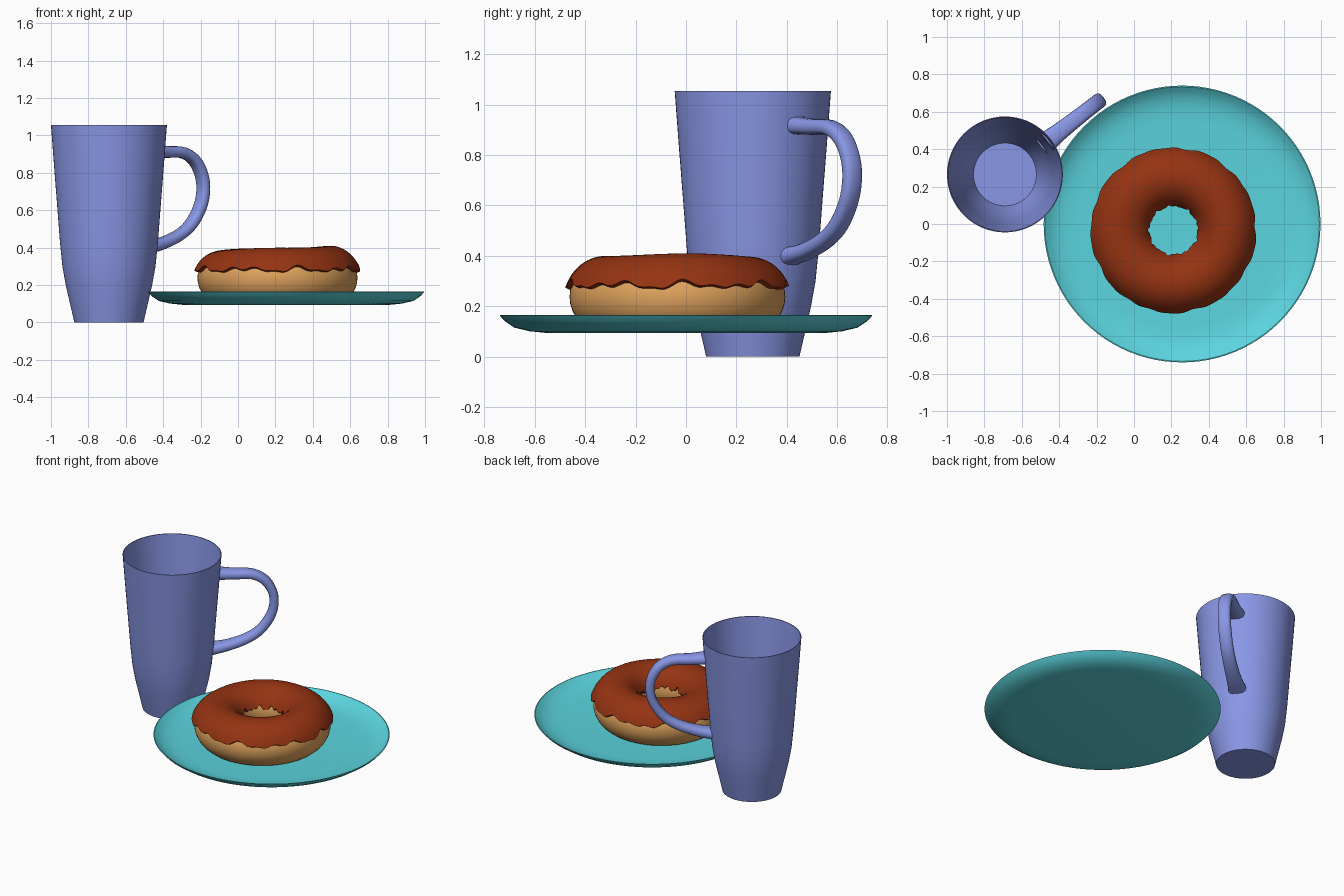
import bpy, bmesh, math
from mathutils import Vector

if "Cube" in bpy.data.objects:
    bpy.data.objects.remove(bpy.data.objects["Cube"])


def material(name, rgb):
    m = bpy.data.materials.new(name)
    m.diffuse_color = (*rgb, 1)
    m.use_nodes = True
    m.node_tree.nodes["Principled BSDF"].inputs["Base Color"].default_value = m.diffuse_color
    return m


BLUE = material("periwinkle", (0.25, 0.31, 0.79))
TEAL = material("turquoise", (0.105, 0.66, 0.73))
DOUGH = material("dough", (0.75, 0.37, 0.11))
ICING = material("chocolate", (0.30, 0.033, 0.006))


def finish(bm, name, mat, loc, rot=0, angle=40):
    bmesh.ops.recalc_face_normals(bm, faces=bm.faces)
    me = bpy.data.meshes.new(name)
    bm.to_mesh(me)
    bm.free()
    me.materials.append(mat)
    ob = bpy.data.objects.new(name, me)
    bpy.context.collection.objects.link(ob)
    ob.location = loc
    ob.rotation_euler.z = rot
    bpy.ops.object.select_all(action='DESELECT')
    ob.select_set(True)
    bpy.context.view_layer.objects.active = ob
    bpy.ops.object.shade_smooth_by_angle(angle=math.radians(angle))
    return ob


def skin(bm, rings, loop=False, cap=False):
    """Join rings of points into a closed tube."""
    vs = [[bm.verts.new(p) for p in r] for r in rings]
    n = len(vs[0])
    for i in range(len(vs) if loop else len(vs) - 1):
        a, b = vs[i], vs[(i + 1) % len(vs)]
        for j in range(n):
            k = (j + 1) % n
            bm.faces.new((a[j], a[k], b[k], b[j]))
    if cap:
        bm.faces.new(vs[0])
        bm.faces.new(vs[-1])


def lathe(name, profile, mat, loc, n=64):
    bm = bmesh.new()
    skin(bm, [[(r * math.cos(2 * math.pi * j / n), r * math.sin(2 * math.pi * j / n), z)
               for j in range(n)] for r, z in profile], cap=True)
    return finish(bm, name, mat, loc, angle=30)


def spline(pts, steps):
    """Catmull-Rom curve through the points."""
    p = [Vector(q) for q in pts]
    p = [2 * p[0] - p[1]] + p + [2 * p[-1] - p[-2]]
    out = []
    for i in range(1, len(p) - 2):
        a, b, c, d = p[i - 1:i + 3]
        for s in range(steps):
            t = s / steps
            out.append(0.5 * (2 * b + (c - a) * t + (2 * a - 5 * b + 4 * c - d) * t * t
                              + (3 * b - a - 3 * c + d) * t ** 3))
    return out + [p[-2]]


# Mug body: outer wall up, thin rim, inner wall down to the floor
MUG = (-0.69, 0.265, 0)
lathe("mug_body", [(0.185, 0), (0.208, 0.1), (0.231, 0.2), (0.249, 0.3), (0.262, 0.43),
                   (0.275, 0.6), (0.293, 0.83), (0.31, 1.055),
                   (0.305, 1.055), (0.286, 0.83), (0.267, 0.6), (0.252, 0.43), (0.238, 0.3),
                   (0.218, 0.2), (0.193, 0.1), (0.168, 0.02)], BLUE, MUG)

# Mug handle: oval section swept along a curve in the radial plane, flared at both ends
path = spline([(0.285, 0, 0.918), (0.383, 0, 0.912), (0.5, 0, 0.908), (0.58, 0, 0.866),
               (0.628, 0, 0.79), (0.64, 0, 0.706), (0.617, 0, 0.615), (0.553, 0, 0.522),
               (0.465, 0, 0.462), (0.35, 0, 0.42), (0.25, 0, 0.40)], 4)
rings = []
for i, p in enumerate(path):
    t = (path[min(i + 1, len(path) - 1)] - path[max(i - 1, 0)]).normalized()
    nrm = t.cross(Vector((0, 1, 0)))
    flare = abs(2 * i / (len(path) - 1) - 1) ** 4
    w, h = 0.041 + 0.016 * flare, 0.029 + 0.007 * flare
    ring = []
    for j in range(16):
        a = 2 * math.pi * j / 16
        c, s = math.cos(a), math.sin(a)
        ring.append(p + Vector((0, 1, 0)) * w * math.copysign(abs(c) ** 0.75, c)
                    + nrm * h * math.copysign(abs(s) ** 0.75, s))
    rings.append(ring)
bm = bmesh.new()
skin(bm, rings, cap=True)
finish(bm, "mug_handle", BLUE, MUG, rot=math.radians(38))

# Plate: shallow dish with an upturned rim
lathe("plate", [(0.55, 0.094), (0.62, 0.101), (0.68, 0.115), (0.72, 0.142), (0.74, 0.164),
                (0.734, 0.165), (0.71, 0.146), (0.675, 0.126), (0.62, 0.113), (0.55, 0.107)],
      TEAL, (0.257, 0, 0), n=96)

# Doughnut base
CENTRE = (0.211, -0.034, 0.238)
R, r = 0.285, 0.143
bpy.ops.mesh.primitive_torus_add(location=CENTRE, major_radius=R, minor_radius=r,
                                 major_segments=64, minor_segments=32)
dough = bpy.context.object
dough.name = "doughnut"
dough.data.materials.append(DOUGH)
bpy.ops.object.shade_smooth()


# Icing: thick shell over the top half with wavy dripping edges
def wave(u, k):
    return (0.5 * math.sin(9 * u + k) + 0.35 * math.sin(14 * u + 2 * k)
            + 0.35 * math.sin(23 * u + k))


N, M = 160, 24
rings = []
for i in range(N):
    u = 2 * math.pi * i / N
    v0 = math.radians(17 + 7 * wave(u, 0.6))
    v1 = math.radians(162 + 7 * wave(u, 2.1))
    section = []
    for j in range(M + 1):
        f = j / M
        lip = 0.004 * (abs(2 * f - 1) ** 6)
        section.append((v0 + (v1 - v0) * f, r + 0.017 + lip))
    section += [(v1 + 0.02, r + 0.008), (v1, r - 0.006)]
    section += [(v0 + (v1 - v0) * f, r - 0.006) for f in (0.75, 0.5, 0.25)]
    section += [(v0, r - 0.006), (v0 - 0.02, r + 0.008)]
    ring = []
    for v, d in section:
        rad = R + d * math.cos(v)
        lift = (0.009 * math.cos(u) + 0.003 * math.sin(3 * u + 1)) * max(0, math.sin(v)) ** 2
        ring.append((rad * math.cos(u), rad * math.sin(u), d * math.sin(v) + lift))
    rings.append(ring)
bm = bmesh.new()
skin(bm, rings, loop=True)
finish(bm, "icing", ICING, CENTRE, angle=60)
